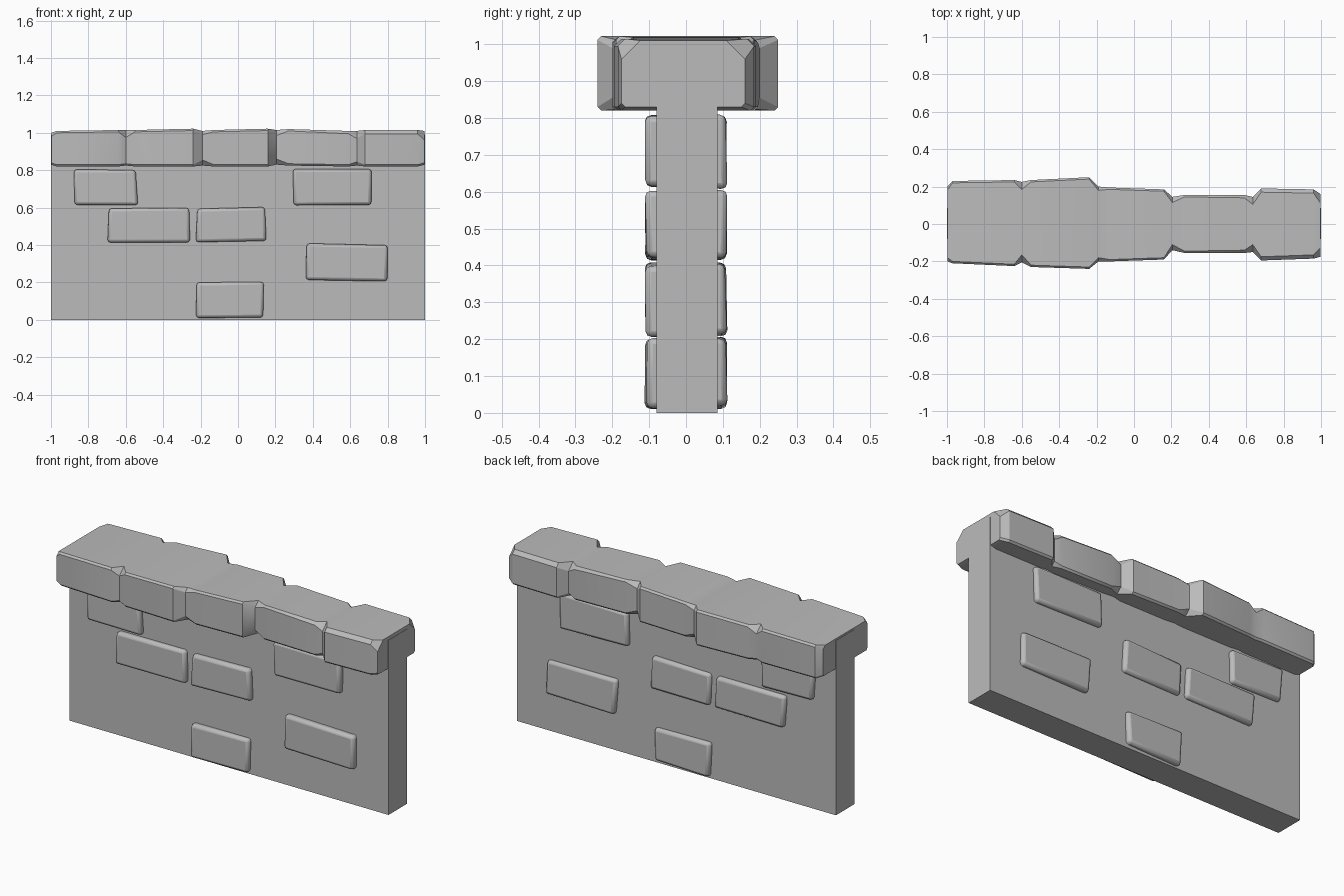
import bpy
import bmesh
import math
import random
from mathutils import Vector

random.seed(4)
cube = bpy.data.objects.get("Cube")
if cube:
    bpy.data.objects.remove(cube, do_unlink=True)

# One grey stone colour
stone = bpy.data.materials.new("grey_stone")
stone.use_nodes = True
grey = (0.5, 0.5, 0.5, 1)
stone.diffuse_color = grey
stone.node_tree.nodes["Principled BSDF"].inputs["Base Color"].default_value = grey


def make_object(name, bm):
    bmesh.ops.recalc_face_normals(bm, faces=bm.faces)
    mesh = bpy.data.meshes.new(name)
    bm.to_mesh(mesh)
    bm.free()
    mesh.materials.append(stone)
    obj = bpy.data.objects.new(name, mesh)
    bpy.context.collection.objects.link(obj)
    return obj


def smooth(obj, degrees):
    bpy.ops.object.select_all(action="DESELECT")
    obj.select_set(True)
    bpy.context.view_layer.objects.active = obj
    bpy.ops.object.shade_smooth_by_angle(angle=math.radians(degrees))


def box(low, high):
    bm = bmesh.new()
    bmesh.ops.create_cube(bm, size=1)
    low, high = Vector(low), Vector(high)
    for v in bm.verts:
        v.co = (low + high) / 2 + v.co * (high - low)
    return bm


# Plain wall slab, running up inside the coping
make_object("wall", box((-1, -0.08, 0), (1, 0.085, 0.99)))

# Worn bricks that pass through the wall and show on both sides
bricks = [
    (-0.88, -0.53, 0.61, 0.81),
    (0.28, 0.73, 0.605, 0.81),
    (-0.7, -0.25, 0.41, 0.6),
    (-0.23, 0.16, 0.415, 0.605),
    (0.36, 0.81, 0.205, 0.41),
    (-0.23, 0.14, 0.01, 0.21),
]
for number, (x0, x1, z0, z1) in enumerate(bricks, 1):
    bm = box((x0, -0.113, z0), (x1, 0.113, z1))
    middle = Vector(((x0 + x1) / 2, 0, (z0 + z1) / 2))
    for v in bm.verts:
        inward = middle - v.co
        v.co.x += math.copysign(random.uniform(0, 0.02), inward.x)
        v.co.y += math.copysign(random.uniform(-0.005, 0.008), inward.y)
        v.co.z += math.copysign(random.uniform(0, 0.012), inward.z)
    brick = make_object(f"brick_{number}", bm)
    bevel = brick.modifiers.new("worn_edges", "BEVEL")
    bevel.width = 0.016
    bevel.segments = 2
    smooth(brick, 35)

# Coping: x, front y, back y, top z, bottom z, top chamfer, bottom chamfer
stations = [
    (-0.998, -0.2, 0.2, 1.0, 0.83, 0.02, 0.01),
    (-0.97, -0.21, 0.23, 1.01, 0.82, 0.01, 0.01),
    (-0.64, -0.225, 0.235, 1.015, 0.82, 0.01, 0.01),
    (-0.6, -0.205, 0.225, 1.015, 0.825, 0.04, 0.01),
    (-0.55, -0.23, 0.235, 1.015, 0.82, 0.01, 0.01),
    (-0.24, -0.24, 0.25, 1.022, 0.82, 0.01, 0.01),
    (-0.19, -0.2, 0.2, 1.01, 0.825, 0.02, 0.03),
    (-0.13, -0.2, 0.195, 1.015, 0.82, 0.01, 0.01),
    (0.16, -0.19, 0.185, 1.022, 0.82, 0.01, 0.01),
    (0.205, -0.14, 0.145, 1.015, 0.83, 0.03, 0.03),
    (0.27, -0.155, 0.155, 1.02, 0.825, 0.01, 0.01),
    (0.59, -0.155, 0.155, 1.01, 0.82, 0.015, 0.01),
    (0.635, -0.15, 0.145, 1.01, 0.825, 0.04, 0.02),
    (0.68, -0.195, 0.19, 1.015, 0.82, 0.02, 0.01),
    (0.96, -0.185, 0.185, 1.015, 0.82, 0.02, 0.01),
    (0.998, -0.175, 0.16, 1.01, 0.83, 0.05, 0.01),
]
bm = bmesh.new()
rings = []
for x, front, back, top, bottom, t, b in stations:
    outline = [
        (front + b, bottom), (front, bottom + b),
        (front, top - t), (front + t, top),
        (back - t, top), (back, top - t),
        (back, bottom + b), (back - b, bottom),
    ]
    rings.append([bm.verts.new((x, y, z)) for y, z in outline])
for first, second in zip(rings, rings[1:]):
    for i in range(len(first)):
        j = (i + 1) % len(first)
        bm.faces.new((first[i], first[j], second[j], second[i]))
bm.faces.new(rings[0])
bm.faces.new(rings[-1])
smooth(make_object("coping_stones", bm), 30)
